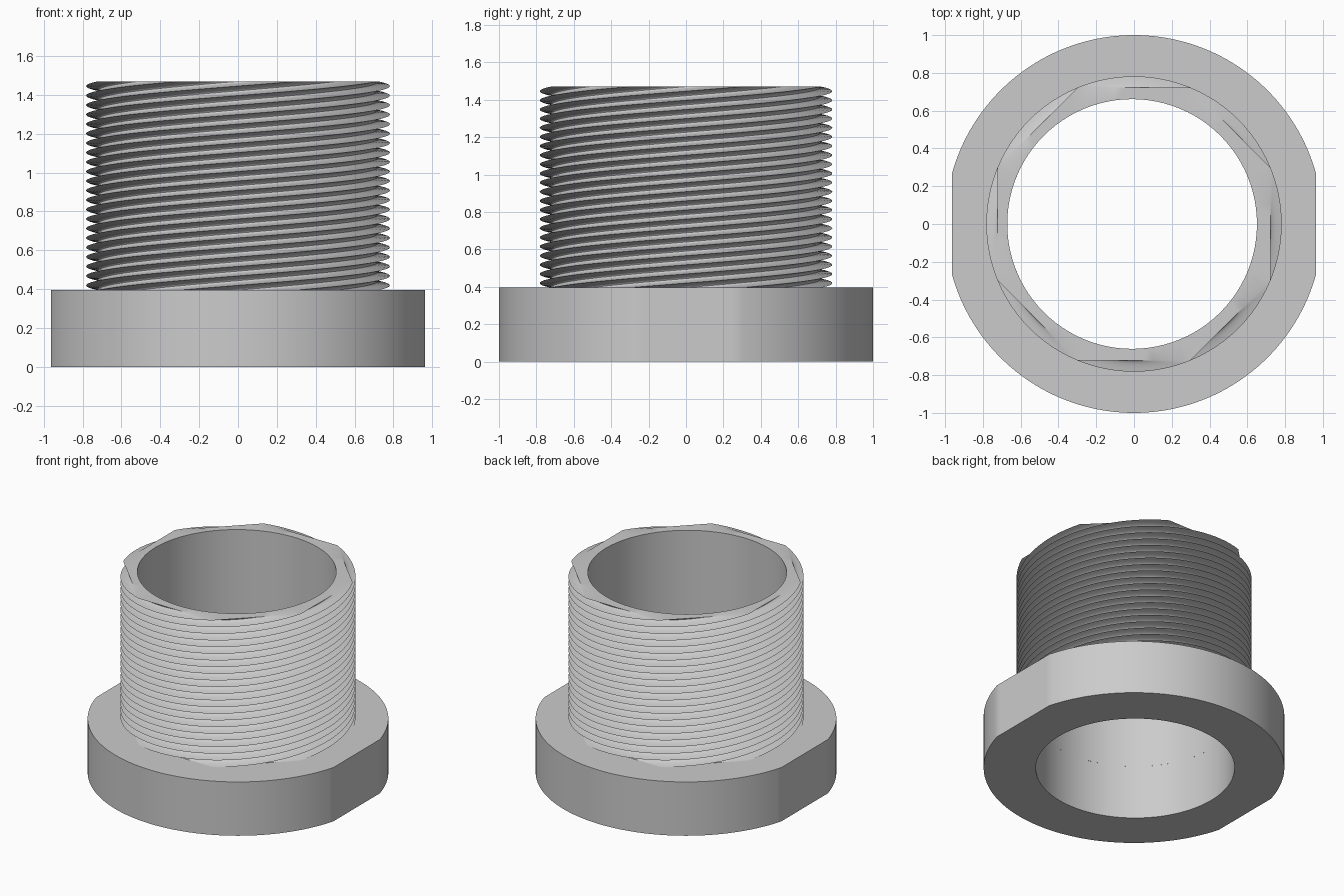
import bpy
import bmesh
from math import cos, sin, pi, radians, tau

cube = bpy.data.objects.get("Cube")
if cube:
    bpy.data.objects.remove(cube, do_unlink=True)

FLANGE_TOP, TOP = 0.395, 1.47
BORE_RADIUS, BORE_X = 0.661, -0.01
CREST_RADIUS, STARTS = 0.782, 8
TURNS, SLICES = 2.75, 264

grey = bpy.data.materials.new("plain grey")
grey.use_nodes = True
grey.diffuse_color = (0.6, 0.6, 0.6, 1)
grey.node_tree.nodes["Principled BSDF"].inputs["Base Color"].default_value = (0.6, 0.6, 0.6, 1)


def circle(radius, z, count, phase=0.0, x=0.0):
    angles = [phase + tau * i / count for i in range(count)]
    return [(x + radius * cos(a), radius * sin(a), z) for a in angles]


def flange_outline(z, count):
    # Round disc with a flat on each side
    return [(max(-0.963, min(0.963, x)), y, z) for x, y, z in circle(1, z, count)]


def thread_outline(z, phase, per_side):
    # Octagon with subdivided straight sides
    corners = circle(CREST_RADIUS, z, STARTS, phase)
    points = []
    for i, (ax, ay, _) in enumerate(corners):
        bx, by, _ = corners[(i + 1) % STARTS]
        for k in range(per_side):
            t = k / per_side
            points.append((ax + (bx - ax) * t, ay + (by - ay) * t, z))
    return points


def loft(name, loops, closed):
    bm = bmesh.new()
    rings = [[bm.verts.new(p) for p in loop] for loop in loops]
    pairs = list(zip(rings, rings[1:]))
    if closed:
        pairs.append((rings[-1], rings[0]))
    for low, high in pairs:
        n = len(low)
        for i in range(n):
            j = (i + 1) % n
            bm.faces.new((low[i], low[j], high[j], high[i]))
    mesh = bpy.data.meshes.new(name)
    bm.to_mesh(mesh)
    bm.free()
    mesh.materials.append(grey)
    obj = bpy.data.objects.new(name, mesh)
    bpy.context.collection.objects.link(obj)
    bpy.ops.object.select_all(action="DESELECT")
    obj.select_set(True)
    bpy.context.view_layer.objects.active = obj
    bpy.ops.object.shade_smooth_by_angle(angle=radians(30))
    return obj


# Flange with two flats and a round bore; this count puts points on the flat corners
N = 184
loft("flange", [
    circle(BORE_RADIUS, 0, N, x=BORE_X),
    flange_outline(0, N),
    flange_outline(FLANGE_TOP, N),
    circle(BORE_RADIUS, FLANGE_TOP, N, x=BORE_X),
], True)

# Barrel: a twisted octagon makes the eight-start thread, then the bore returns down
PER_SIDE = 12
start = pi / STARTS
loops = []
for s in range(SLICES + 1):
    t = s / SLICES
    loops.append(thread_outline(FLANGE_TOP + (TOP - FLANGE_TOP) * t,
                                start + TURNS * tau * t, PER_SIDE))
end = start + TURNS * tau
for z in (TOP, FLANGE_TOP):
    loops.append(circle(BORE_RADIUS, z, STARTS * PER_SIDE, end, BORE_X))
loft("threaded_barrel", loops, False)
